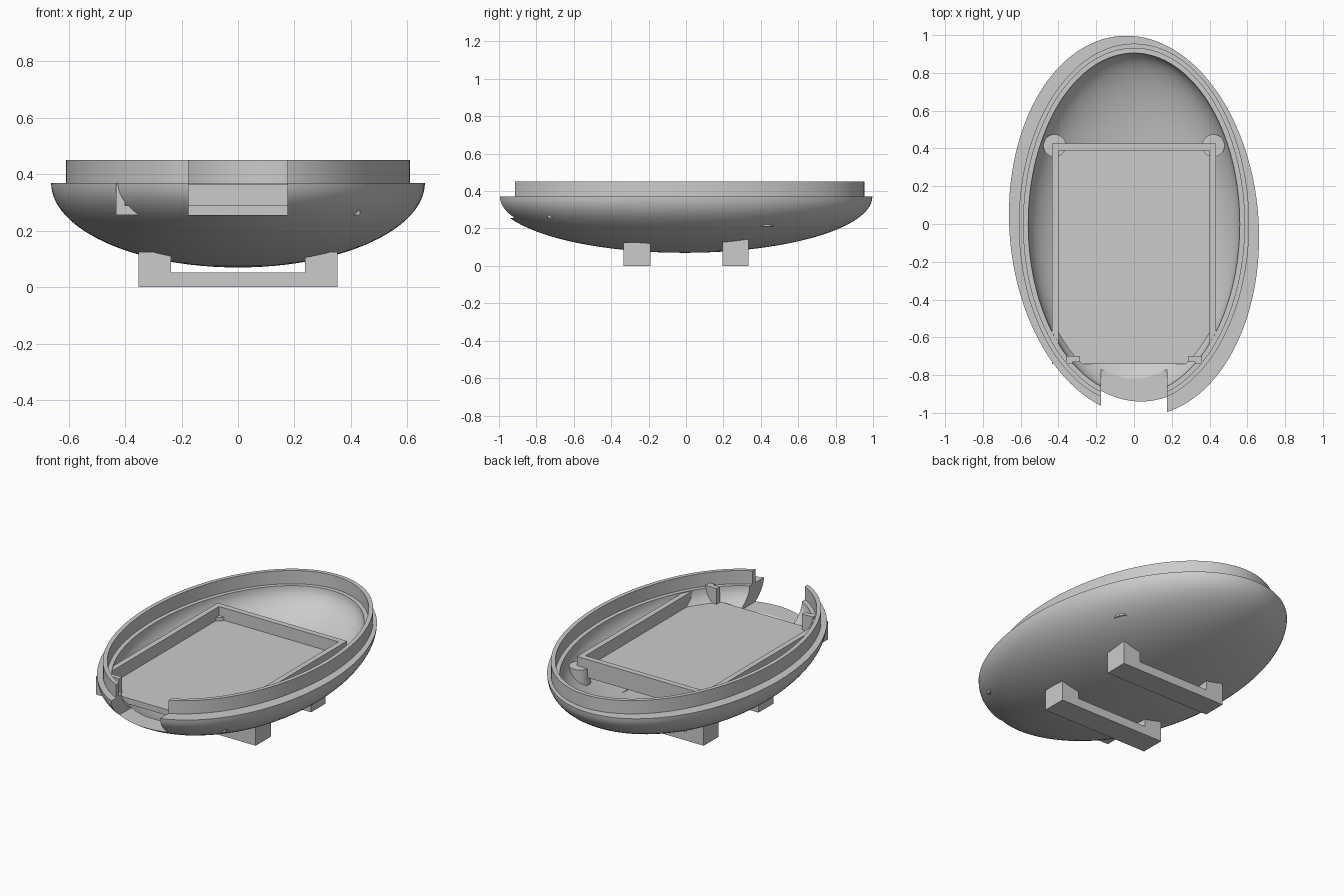
import bpy, bmesh
from math import cos, sin, pi
from mathutils import Matrix, Vector

if "Cube" in bpy.data.objects:
    bpy.data.objects.remove(bpy.data.objects["Cube"], do_unlink=True)

grey = bpy.data.materials.new("light grey")
grey.use_nodes = True
COLOUR = (0.6, 0.6, 0.6, 1)
grey.diffuse_color = COLOUR
grey.node_tree.nodes["Principled BSDF"].inputs["Base Color"].default_value = COLOUR

SEG = 128
RIM = 0.37


def finish(bm, name):
    bmesh.ops.recalc_face_normals(bm, faces=bm.faces[:])
    mesh = bpy.data.meshes.new(name)
    bm.to_mesh(mesh)
    bm.free()
    mesh.materials.append(grey)
    ob = bpy.data.objects.new(name, mesh)
    bpy.context.collection.objects.link(ob)
    return ob


def activate(ob):
    bpy.ops.object.select_all(action='DESELECT')
    ob.select_set(True)
    bpy.context.view_layer.objects.active = ob


def box(name, x, y, z):
    bm = bmesh.new()
    size = [b - a for a, b in (x, y, z)]
    mid = [(a + b) / 2 for a, b in (x, y, z)]
    bmesh.ops.create_cube(bm, size=1, matrix=Matrix.Translation(mid) @ Matrix.Diagonal((*size, 1)))
    return finish(bm, name)


def ring(bm, a, b, z, turn=0, shift=0):
    spin = Matrix.Rotation(turn, 3, 'Z')
    return [bm.verts.new(spin @ Vector((a * cos(t), b * sin(t), z)) + Vector((0, shift, 0)))
            for t in (2 * pi * i / SEG for i in range(SEG))]


# Bowl shell: slightly turned outer half ellipsoid, raised lip, inner half ellipsoid
bm = bmesh.new()
steps = 24
angles = [pi / 2 * i / steps for i in range(1, steps + 1)]
rings = [ring(bm, 0.66 * sin(t), 1.008 * sin(t), RIM - 0.30 * cos(t), 0.07, -0.01) for t in angles]
for a, b, z in ((0.61, 0.955, RIM), (0.61, 0.955, 0.45), (0.585, 0.93, 0.45), (0.585, 0.93, RIM)):
    rings.append(ring(bm, a, b, z))
rings += [ring(bm, 0.56 * sin(t), 0.905 * sin(t), RIM - 0.27 * cos(t)) for t in reversed(angles)]
for r, s in zip(rings, rings[1:]):
    for i in range(SEG):
        j = (i + 1) % SEG
        bm.faces.new((r[i], r[j], s[j], s[i]))
for end, z in ((rings[0], RIM - 0.30), (rings[-1], RIM - 0.27)):
    pole = bm.verts.new((0, 0, z))
    for i in range(SEG):
        bm.faces.new((end[i], end[(i + 1) % SEG], pole))
shell = finish(bm, "bowl_shell")

# Front notch through the wall and lip
cutter = box("notch_cutter", (-0.175, 0.175), (-1.2, -0.7), (0.255, 0.6))
cutter.hide_render = True
notch = shell.modifiers.new("notch", 'BOOLEAN')
notch.operation = 'DIFFERENCE'
notch.solver = 'EXACT'
notch.object = cutter
activate(shell)
bpy.ops.object.modifier_apply(modifier=notch.name)
bpy.data.objects.remove(cutter, do_unlink=True)
activate(shell)
bpy.ops.object.shade_smooth_by_angle()

# Tray, open at the front
TRAY_TOP = 0.365
box("tray_floor", (-0.433, 0.433), (-0.74, 0.425), (0.255, 0.29))
box("tray_back_wall", (-0.433, 0.433), (0.39, 0.425), (0.29, TRAY_TOP))

for side, s in (("left", 1), ("right", -1)):
    def span(a, b):
        return tuple(sorted((s * a, s * b)))

    box(side + "_tray_wall", span(0.40, 0.433), (-0.74, 0.39), (0.29, TRAY_TOP))
    # Retaining clips at the open end
    box(side + "_clip", span(0.285, 0.36), (-0.73, -0.70), (0.29, 0.385))
    box(side + "_clip_stem", span(0.325, 0.36), (-0.74, -0.70), (0.29, 0.385))
    # Round posts under the rear tray corners
    bm = bmesh.new()
    bmesh.ops.create_cone(bm, cap_ends=True, segments=32, radius1=0.06, radius2=0.06, depth=0.10,
                          matrix=Matrix.Translation((s * 0.42, 0.415, 0.26)))
    post = finish(bm, side + "_post")
    activate(post)
    bpy.ops.object.shade_smooth_by_angle()

# Feet: one bar with two end blocks at front and back
for name, y, top in (("front", (-0.335, -0.19), 0.125), ("back", (0.195, 0.335), 0.14)):
    box(name + "_foot_bar", (-0.353, 0.353), y, (0, 0.052))
    for side, x in (("left", (0.237, 0.353)), ("right", (-0.353, -0.237))):
        box(f"{name}_{side}_foot_block", x, y, (0.052, top))
